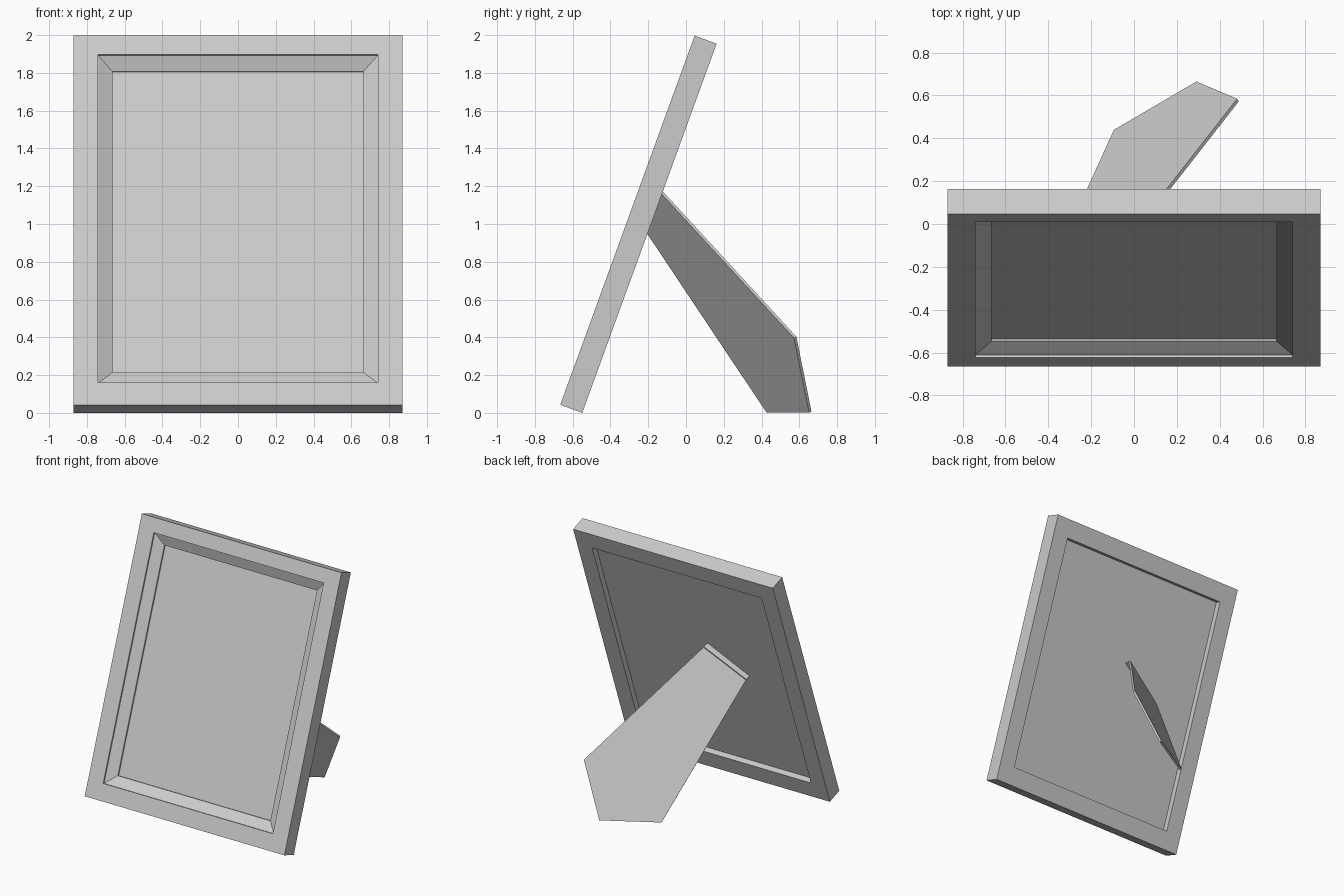
import bpy
import math
from mathutils import Vector

if "Cube" in bpy.data.objects:
    bpy.data.objects.remove(bpy.data.objects["Cube"])

TILT = math.radians(20)
UP = Vector((0, math.sin(TILT), math.cos(TILT)))       # along the leaning frame
BACK = Vector((0, math.cos(TILT), -math.sin(TILT)))    # through its thickness
CENTRE = Vector((0, -0.31, 1.02))                      # middle of the front plane


def place(x, v, n):
    return CENTRE + Vector((x, 0, 0)) + UP * v + BACK * n


def rect(hx, hv, n, shift=0.0):
    return [place(sx * hx, sv * hv + shift, n)
            for sx, sv in ((-1, -1), (1, -1), (1, 1), (-1, 1))]


def add_mesh(name, verts, faces):
    mesh = bpy.data.meshes.new(name)
    mesh.from_pydata(verts, [], faces)
    obj = bpy.data.objects.new(name, mesh)
    bpy.context.collection.objects.link(obj)
    # consistent outward normals
    bpy.context.view_layer.objects.active = obj
    obj.select_set(True)
    bpy.ops.object.mode_set(mode='EDIT')
    bpy.ops.mesh.select_all(action='SELECT')
    bpy.ops.mesh.normals_make_consistent(inside=False)
    bpy.ops.object.mode_set(mode='OBJECT')
    obj.select_set(False)
    return obj


def ring(name, loops):
    """Closed moulding swept through a list of rectangular loops."""
    k = len(loops)
    faces = [(i * 4 + j, i * 4 + (j + 1) % 4,
              (i + 1) % k * 4 + (j + 1) % 4, (i + 1) % k * 4 + j)
             for i in range(k) for j in range(4)]
    return add_mesh(name, [p for loop in loops for p in loop], faces)


def slab(name, a, b):
    """Solid between two matching outlines."""
    k = len(a)
    faces = [tuple(range(k)), tuple(range(k, 2 * k))]
    faces += [(i, (i + 1) % k, k + (i + 1) % k, k + i) for i in range(k)]
    return add_mesh(name, a + b, faces)


# Frame moulding: flat border, small step, bevel, small step, rear rebate
ring("frame", [
    rect(0.87, 1.04, 0.124), rect(0.87, 1.04, 0.0),
    rect(0.74, 0.923, 0.0, 0.01), rect(0.74, 0.923, 0.012, 0.01),
    rect(0.665, 0.848, 0.053, 0.01), rect(0.665, 0.848, 0.065, 0.01),
    rect(0.738, 0.90, 0.065), rect(0.738, 0.90, 0.124)])

# Picture and backing board
slab("picture_panel", rect(0.738, 0.90, 0.065), rect(0.738, 0.90, 0.079))

# Slanted stand leg
outline = [Vector(p) for p in ((-0.065, -0.125, 1.165), (-0.38, -0.205, 0.96),
                               (-0.09, 0.433, 0.004), (0.295, 0.658, 0.004),
                               (0.485, 0.578, 0.40))]
c, d, e = outline[2:]
normal = (d - c).cross(e - c).normalized()
half = normal * 0.008
slab("stand_leg", [p - half for p in outline], [p + half for p in outline])

# Hinge strip joining the leg's top edge to the backing board
top, low = outline[:2]
side = (top - low).cross(BACK).normalized() * 0.008
foot = [top - side, low - side, low + side, top + side]
slab("stand_hinge", foot, [p - BACK * 0.046 for p in foot])
